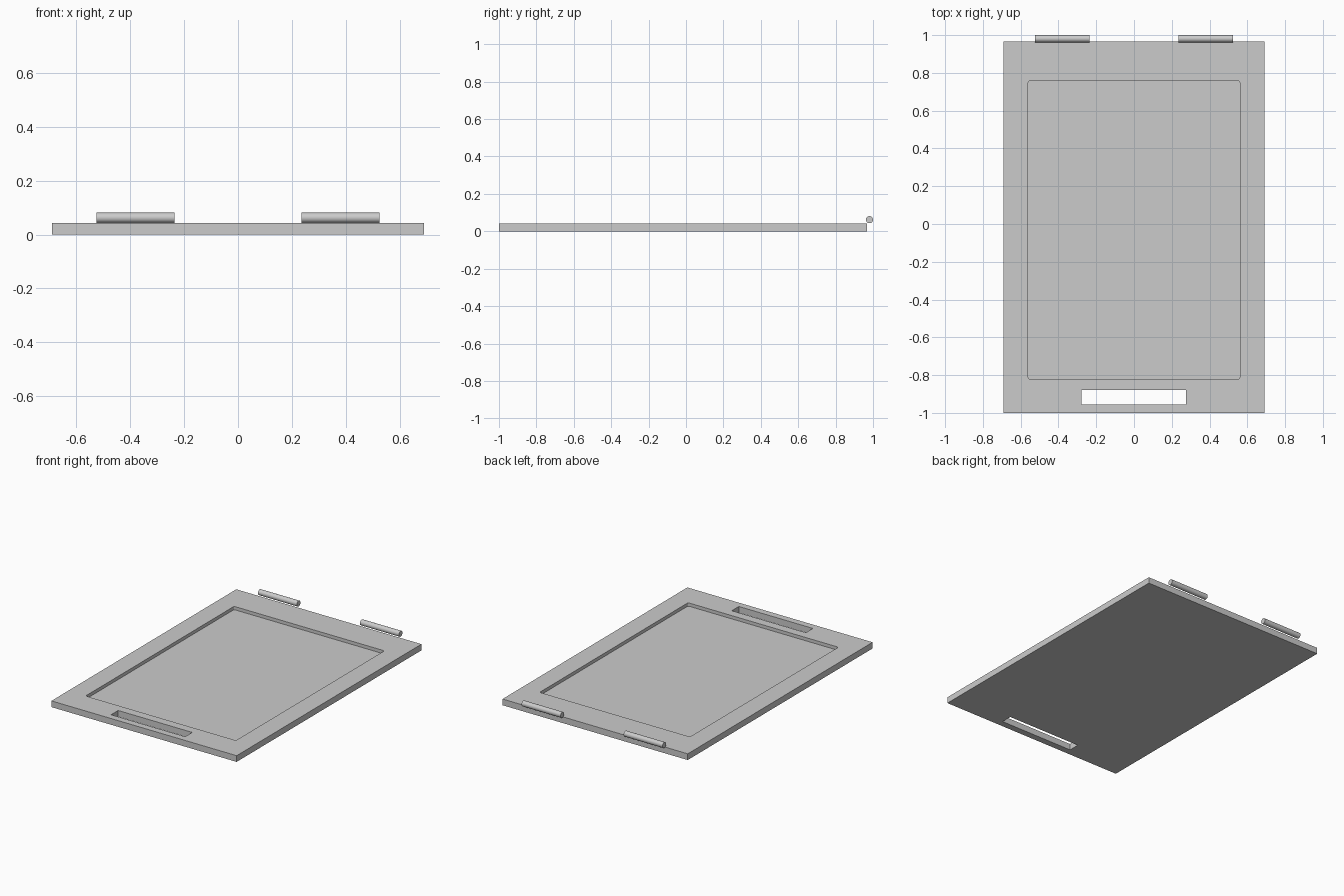
import bpy
import math

if "Cube" in bpy.data.objects:
    bpy.data.objects.remove(bpy.data.objects["Cube"])


def box(name, x0, x1, y0, y1, z0, z1):
    bpy.ops.mesh.primitive_cube_add(size=1, location=((x0 + x1) / 2, (y0 + y1) / 2, (z0 + z1) / 2))
    obj = bpy.context.object
    obj.name = name
    obj.scale = (x1 - x0, y1 - y0, z1 - z0)
    bpy.ops.object.transform_apply(location=False, rotation=False, scale=True)
    return obj


def cut(target, cutter):
    mod = target.modifiers.new(cutter.name, 'BOOLEAN')
    mod.operation = 'DIFFERENCE'
    mod.solver = 'EXACT'
    mod.object = cutter
    cutter.hide_render = True
    cutter.display_type = 'WIRE'
    cutter.hide_set(True)


# Flat panel
TOP = 0.042
panel = box("panel", -0.69, 0.69, -1.0, 0.967, 0, TOP)

# Shallow recess with slightly rounded corners
recess = box("recess_cutter", -0.56, 0.56, -0.822, 0.758, 0.02, 0.1)
bevel = recess.modifiers.new("round_corners", 'BEVEL')
bevel.width = 0.01
bevel.segments = 3
weights = recess.data.attributes.new("bevel_weight_edge", 'FLOAT', 'EDGE')
for edge in recess.data.edges:
    a, b = (recess.data.vertices[i].co for i in edge.vertices)
    weights.data[edge.index].value = 1.0 if abs(a.z - b.z) > 0.01 else 0.0
bevel.limit_method = 'WEIGHT'
cut(panel, recess)

# Handle slot through the front border
cut(panel, box("slot_cutter", -0.277, 0.275, -0.955, -0.88, -0.1, 0.1))

# Hinge barrels along the back edge
for side, name in ((-1, "hinge_left"), (1, "hinge_right")):
    bpy.ops.mesh.primitive_cylinder_add(vertices=32, radius=0.019, depth=0.29,
                                        location=(side * 0.38, 0.981, 0.062),
                                        rotation=(0, math.pi / 2, 0))
    bpy.context.object.name = name
    bpy.ops.object.shade_smooth_by_angle()
